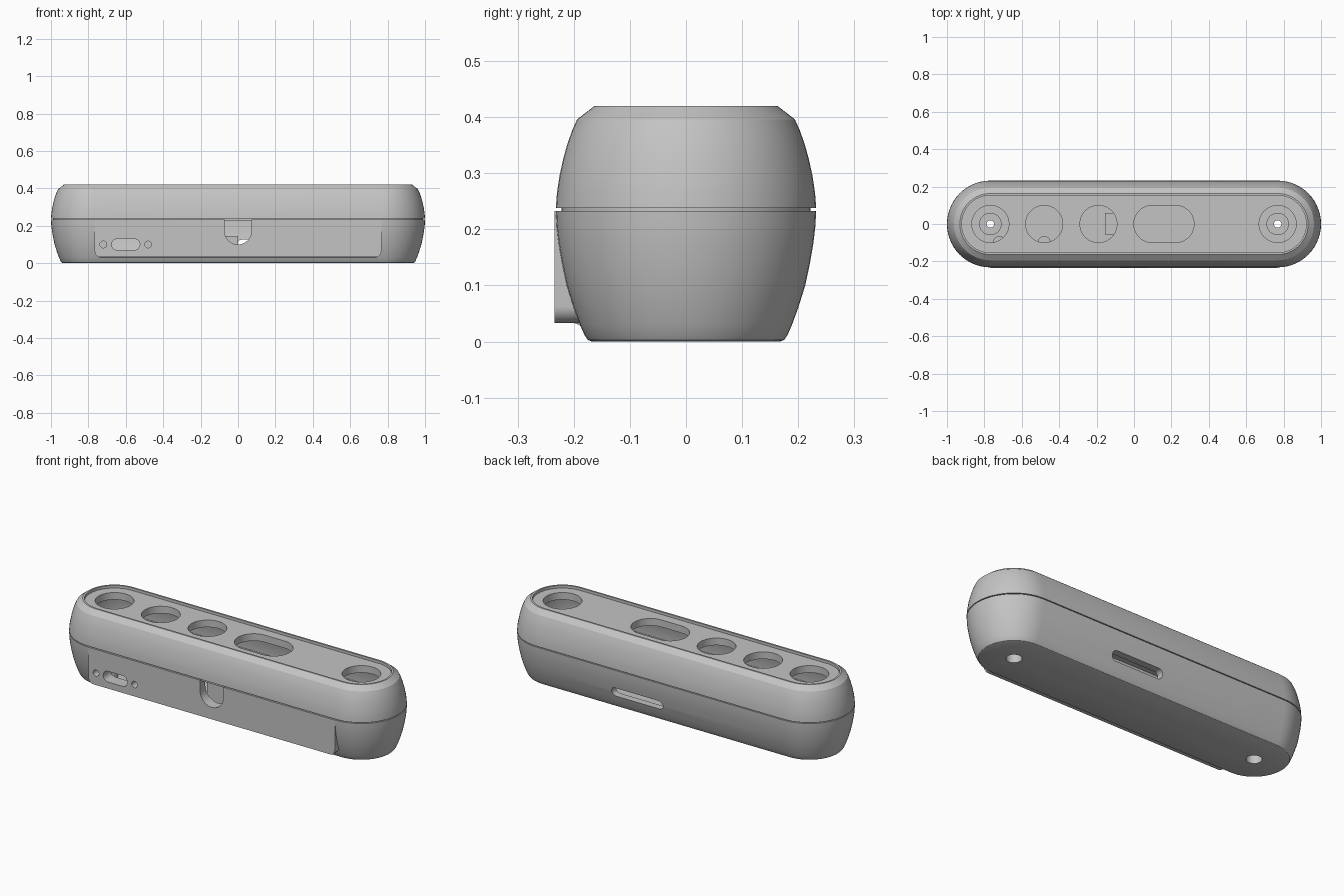
import bpy, bmesh, math

if "Cube" in bpy.data.objects:
    bpy.data.objects.remove(bpy.data.objects["Cube"])

grey = bpy.data.materials.new("light grey plastic")
grey.diffuse_color = (0.55, 0.55, 0.55, 1)
grey.use_nodes = True
grey.node_tree.nodes["Principled BSDF"].inputs["Base Color"].default_value = grey.diffuse_color
END = 0.768   # centre of the rounded ends
SEAM = 0.233


def finish(name, bm):
    bmesh.ops.remove_doubles(bm, verts=bm.verts, dist=1e-5)
    bmesh.ops.recalc_face_normals(bm, faces=bm.faces)
    me = bpy.data.meshes.new(name)
    bm.to_mesh(me)
    bm.free()
    me.materials.append(grey)
    ob = bpy.data.objects.new(name, me)
    bpy.context.collection.objects.link(ob)
    return ob


def loft(name, profile, cx=0, cy=0, hx=0.0, n=28, ring=False, front=False):
    """Stack stadium outlines (height, radius); front=True points them to -y."""
    bm = bmesh.new()
    rings = []
    for h, r in profile:
        row = []
        for side in (1, -1):
            for i in range(n + 1):
                a = math.pi * (i / n - 0.5) + (0 if side == 1 else math.pi)
                x = cx + side * hx + r * math.cos(a)
                y = cy + r * math.sin(a)
                row.append(bm.verts.new((x, -h, y) if front else (x, y, h)))
        rings.append(row)
    pairs = list(zip(rings, rings[1:]))
    if ring:
        pairs.append((rings[-1], rings[0]))
    else:
        bm.faces.new(rings[0])
        bm.faces.new(rings[-1])
    for a, b in pairs:
        for i in range(len(a)):
            j = (i + 1) % len(a)
            bm.faces.new((a[i], a[j], b[j], b[i]))
    return finish(name, bm)


def prism(name, pts, lo, hi, axis):
    """Extrude a flat outline along x (points y,z) or y (points x,z)."""
    bm = bmesh.new()
    rows = [[bm.verts.new((d, p, q) if axis == "x" else (p, d, q)) for p, q in pts]
            for d in (lo, hi)]
    for row in rows:
        bm.faces.new(row)
    for i in range(len(pts)):
        j = (i + 1) % len(pts)
        bm.faces.new((rows[0][i], rows[0][j], rows[1][j], rows[1][i]))
    return finish(name, bm)


def combine(ob, other, op):
    mod = ob.modifiers.new(op, "BOOLEAN")
    mod.operation, mod.object, mod.solver = op, other, "EXACT"
    bpy.context.view_layer.objects.active = ob
    bpy.ops.object.modifier_apply(modifier=mod.name)
    bpy.data.objects.remove(other)


def cut(ob, *args, **kw):
    combine(ob, loft("cutter", *args, **kw), "DIFFERENCE")


def arc(cx, cz, r, a0, a1, n=8):
    return [(cx + r * math.cos(math.radians(a0 + (a1 - a0) * i / n)),
             cz + r * math.sin(math.radians(a0 + (a1 - a0) * i / n))) for i in range(n + 1)]


# Lower shell with the flat front panel and the fillet below it
lower = loft("lower_shell", [(0, 0.168), (0.003, 0.175), (0.012, 0.181), (0.03, 0.189),
                             (0.06, 0.2), (0.1, 0.2125), (0.14, 0.221), (0.175, 0.227),
                             (0.205, 0.2305), (SEAM, 0.232)], hx=END)
panel = [(-0.766, SEAM)] + arc(-0.736, 0.063, 0.03, 180, 270) \
    + arc(0.736, 0.063, 0.03, 270, 360) + [(0.766, SEAM)]
combine(lower, prism("panel", panel, -0.234, -0.12, "y"), "UNION")
fillet = arc(-0.205, 0.006, 0.0275, 90, 0) + [(-0.15, 0.006), (-0.15, 0.05), (-0.205, 0.05)]
combine(lower, prism("fillet", fillet, -0.74, 0.74, "x"), "UNION")
cut(lower, [(0.03, 0.15), (0.1, 0.173), (0.18, 0.188), (0.26, 0.192)], hx=END)

# Front openings: connector slot, two small holes, and the round-bottomed notch
cut(lower, [(0.12, 0.03), (0.3, 0.03)], cx=-0.6, cy=0.1, hx=0.045, front=True)
for x in (-0.72, -0.48):
    cut(lower, [(0.19, 0.018), (0.3, 0.018)], cx=x, cy=0.1, n=12, front=True)
notch = [(-0.072, 0.26)] + arc(0, 0.172, 0.072, 180, 360, 24) + [(0.072, 0.26)]
combine(lower, prism("notch", notch, -0.3, -0.12, "y"), "DIFFERENCE")

# Back slot
cut(lower, [(-0.3, 0.026), (-0.12, 0.026)], cx=0.155, cy=0.1, hx=0.134, front=True)

# Screw holes in the floor, with hollow screw posts above
for side, label in ((-1, "left"), (1, "right")):
    cut(lower, [(-0.1, 0.04), (0.1, 0.04)], cx=side * END, n=12)
    loft(label + "_screw_post", [(0.02, 0.06), (0.2, 0.06), (0.2, 0.02), (0.08, 0.02),
                                 (0.08, 0.04), (0.02, 0.04)], cx=side * END, n=12, ring=True)

# Board standoffs and inner block
for x in (-0.72, -0.48):
    loft("standoff", [(0.02, 0.035), (0.065, 0.035)], cx=x, cy=-0.1, n=12)
prism("inner_block", [(-0.155, 0.02), (0, 0.02), (0, 0.145), (-0.155, 0.145)],
      -0.055, 0.06, "y")

# Lip that bridges the seam groove
loft("seam_lip", [(0.225, 0.222), (0.246, 0.222), (0.246, 0.188), (0.225, 0.188)],
     hx=END, ring=True)

# Upper shell with a recessed top face
upper = loft("upper_shell", [(0.238, 0.232), (0.265, 0.23), (0.295, 0.2255), (0.325, 0.219),
                             (0.352, 0.2115), (0.376, 0.203), (0.396, 0.194),
                             (0.42, 0.163)], hx=END)
cut(upper, [(0.405, 0.153), (0.45, 0.153)], hx=END)
cut(upper, [(0.2, 0.192), (0.3, 0.188), (0.365, 0.165)], hx=END)

# Round openings and the long opening in the top
for x in (-END, -0.48, -0.19, END):
    cut(upper, [(0.3, 0.099), (0.45, 0.099)], cx=x)
cut(upper, [(0.3, 0.099), (0.45, 0.099)], cx=0.16, hx=0.062)

# Smooth the curves, keep the edges crisp
for ob in bpy.context.scene.objects:
    ob.select_set(True)
bpy.context.view_layer.objects.active = upper
bpy.ops.object.shade_smooth_by_angle(angle=math.radians(25))
